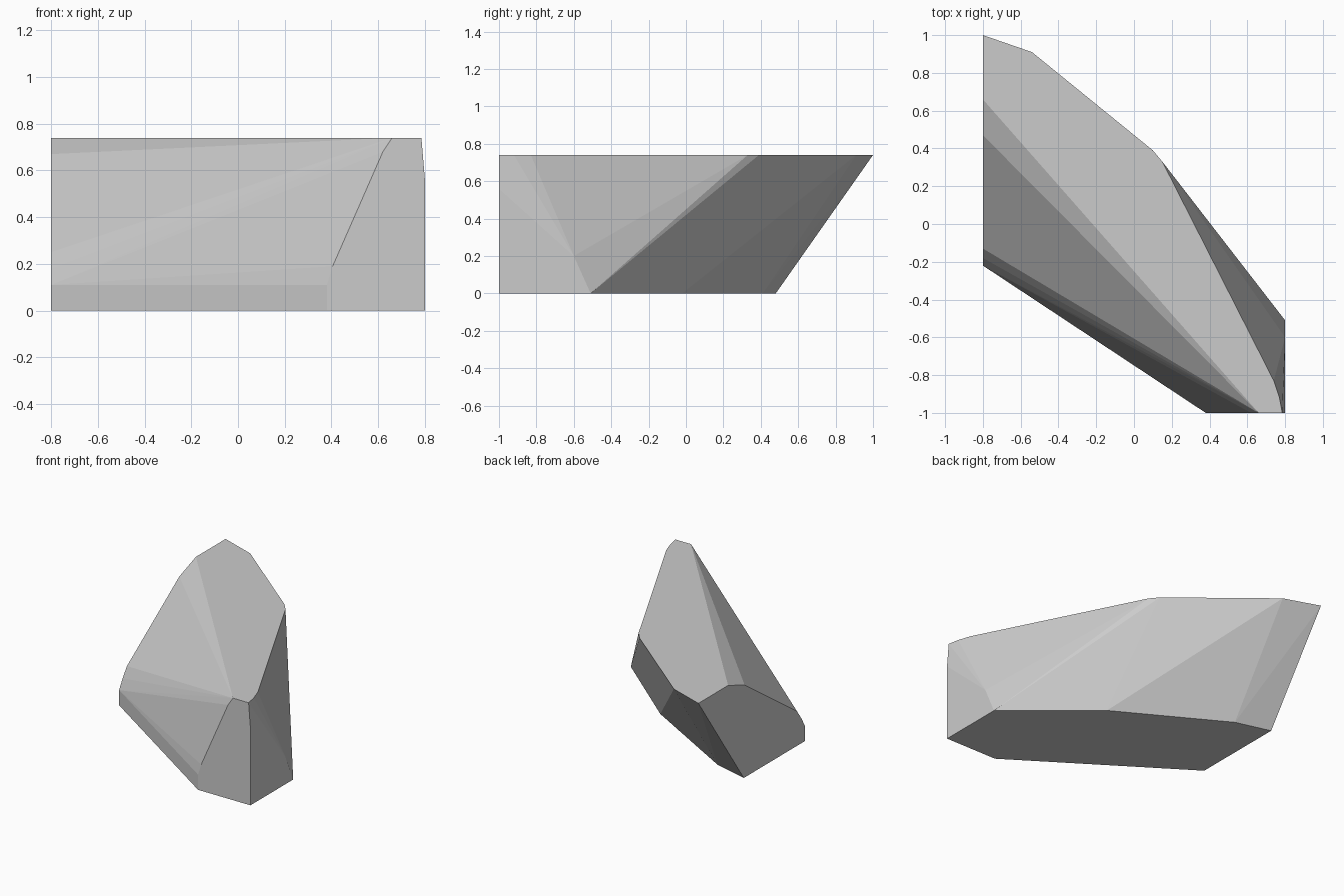
import bpy
import bmesh
import math

default_cube = bpy.data.objects.get("Cube")
if default_cube:
    bpy.data.objects.remove(default_cube, do_unlink=True)

# Overall limits of the block
HEIGHT = 0.74
SIDE = 0.8
FRONT = -1.0


def make_material(name, colour):
    material = bpy.data.materials.new(name)
    material.use_nodes = True
    material.diffuse_color = colour
    shader = material.node_tree.nodes["Principled BSDF"]
    shader.inputs["Base Color"].default_value = colour
    shader.inputs["Roughness"].default_value = 0.8
    return material


def hull_object(name, points, material):
    """Wrap the corner points in a faceted convex stone."""
    bm = bmesh.new()
    for point in points:
        bm.verts.new(point)
    hull = bmesh.ops.convex_hull(bm, input=bm.verts)
    unused = hull["geom_interior"] + hull["geom_unused"]
    loose = {item for item in unused if isinstance(item, bmesh.types.BMVert)}
    bmesh.ops.delete(bm, geom=list(loose), context="VERTS")
    bmesh.ops.dissolve_limit(bm, angle_limit=math.radians(1),
                             verts=bm.verts, edges=bm.edges)
    bmesh.ops.recalc_face_normals(bm, faces=bm.faces)
    mesh = bpy.data.meshes.new(name)
    bm.to_mesh(mesh)
    bm.free()
    mesh.materials.append(material)
    stone = bpy.data.objects.new(name, mesh)
    bpy.context.collection.objects.link(stone)
    return stone


# Rounded back edge of the flat top
top_edge = [(-SIDE, 1), (-0.54, 0.91), (0.05, 0.43), (0.1, 0.39),
            (0.15, 0.33), (0.74, -0.83), (0.77, -0.92)]
# Undercut back edge of the flat base
base_edge = [(-SIDE, 0.48), (-0.54, 0.41), (0.22, -0.02), (SIDE, -0.51)]
# Cut face on the right end, as depth and height
right_cut = [(-0.22, 0), (-0.22, 0.11), (-0.18, 0.18), (-0.13, 0.25),
             (0.47, 0.67), (0.66, HEIGHT)]
# Cut face at the front, as width and height
front_cut = [(0.38, 0), (0.38, 0.11), (0.405, 0.19), (0.62, 0.68),
             (0.66, HEIGHT), (0.785, HEIGHT), (SIDE, 0.56), (SIDE, 0)]

corners = [(x, y, HEIGHT) for x, y in top_edge]
corners += [(x, y, 0) for x, y in base_edge]
corners += [(-SIDE, y, z) for y, z in right_cut]
corners += [(x, FRONT, z) for x, z in front_cut]
# Low corner of the left side facet
corners.append((SIDE, -0.6, 0.2))

stone_grey = make_material("stone grey", (0.6, 0.6, 0.6, 1))
hull_object("faceted_rock", corners, stone_grey)
